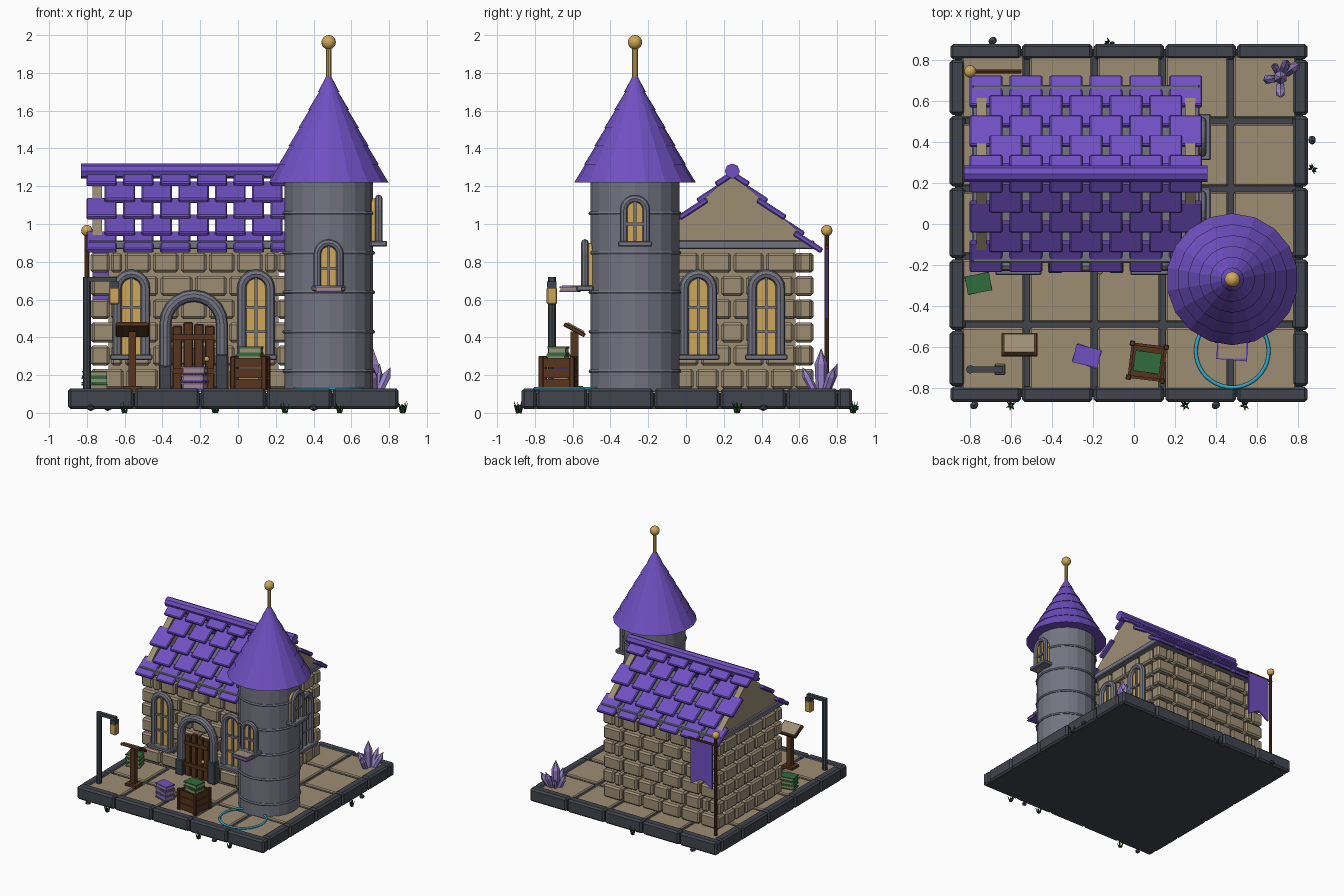
import bpy, bmesh, random
from math import pi, sin, cos, atan2
from mathutils import Matrix, Vector

random.seed(4)
if "Cube" in bpy.data.objects:
    bpy.data.objects.remove(bpy.data.objects["Cube"])

COLOURS = {"sandstone": (.34, .27, .175), "purple": (.16, .08, .54), "grey_stone": (.17, .175, .22),
           "dark_slate": (.052, .06, .075), "gold": (.62, .39, .1), "wood": (.095, .036, .013),
           "green": (.03, .15, .045), "cyan": (.03, .4, .6), "crystal_violet": (.32, .23, .6),
           "grass_green": (.016, .07, .02)}
MATS = {}
for key, rgb in COLOURS.items():
    m = bpy.data.materials.new(key)
    m.use_nodes = True
    m.diffuse_color = (*rgb, 1)
    m.node_tree.nodes["Principled BSDF"].inputs["Base Color"].default_value = (*rgb, 1)
    MATS[key] = m


def finish(bm, name, mat, M=Matrix(), smooth=False):
    bmesh.ops.recalc_face_normals(bm, faces=bm.faces)
    bm.transform(M)
    me = bpy.data.meshes.new(name)
    for f in bm.faces:
        f.smooth = smooth
    bm.to_mesh(me)
    bm.free()
    me.materials.append(MATS[mat])
    ob = bpy.data.objects.new(name, me)
    bpy.context.scene.collection.objects.link(ob)


def box(bm, c, size, bevel=0, rx=0, rz=0):
    M = Matrix.Translation(c) @ Matrix.Rotation(rz, 4, 'Z') @ Matrix.Rotation(rx, 4, 'X')
    vs = bmesh.ops.create_cube(bm, size=1, matrix=M @ Matrix.Diagonal((*size, 1)))["verts"]
    if bevel:
        edges = list({e for v in vs for e in v.link_edges})
        bmesh.ops.bevel(bm, geom=edges, offset=bevel, segments=1, profile=.5, affect='EDGES')


def rod(bm, p0, p1, r0, r1=None, n=10):
    p0, p1 = Vector(p0), Vector(p1)
    d = p1 - p0
    M = Matrix.Translation((p0 + p1) / 2) @ d.to_track_quat('Z', 'Y').to_matrix().to_4x4()
    bmesh.ops.create_cone(bm, cap_ends=True, segments=n, radius1=r0, radius2=r0 if r1 is None else r1,
                          depth=d.length, matrix=M)


def ball(name, c, r, mat):
    bm = bmesh.new()
    bmesh.ops.create_uvsphere(bm, u_segments=16, v_segments=10, radius=r, matrix=Matrix.Translation(c))
    finish(bm, name, mat, smooth=True)


def ring(bm, c, R, r, n, k=6):
    loops = [[bm.verts.new((c[0] + (R + r * cos(b)) * cos(a), c[1] + (R + r * cos(b)) * sin(a), c[2] + r * sin(b)))
              for b in (2 * pi * j / k for j in range(k))] for a in (2 * pi * i / n for i in range(n))]
    for i in range(n):
        for j in range(k):
            p, q, j2 = loops[i], loops[(i + 1) % n], (j + 1) % k
            bm.faces.new((p[j], q[j], q[j2], p[j2]))


def arch_path(hw, z0, spring, n=10):
    arc = [(-hw * cos(pi * i / n), spring + hw * sin(pi * i / n)) for i in range(n + 1)]
    return [(-hw, z0)] + arc + [(hw, z0)]


def arch_tube(bm, hw, z0, spring, r, y, k=8):
    loops = []
    for x, z in arch_path(hw, z0, spring):
        n = Vector((x, 0, max(z - spring, 0))).normalized()
        loops.append([bm.verts.new(Vector((x, y, z)) + n * r * cos(b) + Vector((0, r * sin(b), 0)))
                      for b in (2 * pi * j / k for j in range(k))])
    for p, q in zip(loops, loops[1:]):
        for j in range(k):
            bm.faces.new((p[j], q[j], q[(j + 1) % k], p[(j + 1) % k]))
    bm.faces.new(loops[0])
    bm.faces.new(loops[-1])


def plate(bm, pts, y0, y1):
    f = bm.faces.new([bm.verts.new((x, y0, z)) for x, z in pts])
    g = bmesh.ops.extrude_face_region(bm, geom=[f])["geom"]
    bmesh.ops.translate(bm, vec=(0, y1 - y0, 0), verts=[v for v in g if isinstance(v, bmesh.types.BMVert)])


def window(name, loc, ang, hw, height, bars):
    M = Matrix.Translation(loc) @ Matrix.Rotation(ang, 4, 'Z')
    spring, r = height - hw, hw * .25
    bm = bmesh.new()
    arch_tube(bm, hw - r, 0, spring, r, -.02)
    box(bm, (0, -.02, .015), (hw * 2.25, .09, .03), .006)
    box(bm, (0, -.02, height / 2), (.014, .02, height * .9))
    for z in bars:
        box(bm, (0, -.02, z), (hw * 1.6, .02, .014))
    finish(bm, name + "_frame", "grey_stone", M)
    bm = bmesh.new()
    plate(bm, arch_path(hw - r, 0, spring), -.014, .03)
    finish(bm, name + "_pane", "gold", M)


def books(name, loc, ang, count, mat, w=.13, d=.1, t=.035):
    covers, pages = bmesh.new(), bmesh.new()
    for i in range(count):
        z, rz = t * (i + .5), random.uniform(-.15, .15)
        for s in (-1, 1):
            box(covers, (0, 0, z + s * t * .36), (w, d, t * .25), 0, 0, rz)
        box(pages, (.004, 0, z), (w * .9, d * .9, t * .5), 0, 0, rz)
    M = Matrix.Translation(loc) @ Matrix.Rotation(ang, 4, 'Z')
    finish(covers, name + "_covers", mat, M)
    finish(pages, name + "_pages", "sandstone", M)


# Base: slab, kerb stones, paving
CX, CY = -.025, .005
bm = bmesh.new()
box(bm, (CX, CY, .062), (1.7, 1.7, .085))
cuts = [-.525, -.175, .175, .525]
for half, along_x in ((.875, True), (.8, False)):
    e = [-half] + cuts + [half]
    for a, b in zip(e, e[1:]):
        for s in (-.837, .837):
            c, l = (a + b) / 2, b - a - .006
            if along_x:
                box(bm, (CX + c, CY + s, .075), (l, .076, .11), .014)
            else:
                box(bm, (CX + s, CY + c, .075), (.076, l, .11), .014)
finish(bm, "base_kerb", "dark_slate")
bm = bmesh.new()
for i in range(5):
    for j in range(5):
        box(bm, (CX + (i - 2) * .332, CY + (j - 2) * .332, .105), (.305, .305, .034), .008)
finish(bm, "paving", "sandstone")

# House walls: core with coursed stones
X0, X1, Y0, Y1, RY = -.78, .31, -.185, .675, .245
HX = (X0 + X1) / 2
bm = bmesh.new()
box(bm, (HX, RY, .49), (X1 - X0 - .19, Y1 - Y0 - .19, .76))
finish(bm, "wall_core", "sandstone")
bm = bmesh.new()


def course(a, b, odd, n):
    step = (b - a) / n
    e = [a] + [a + step * (i + (.5 if odd else 0)) for i in range(0 if odd else 1, n)] + [b]
    return [((p + q) / 2, q - p - .014) for p, q in zip(e, e[1:])]


for row in range(6):
    odd, z = row % 2, .18 + row * .123
    trim = .1
    for c, l in course(X0 + trim * odd, X1 - trim * odd, odd, 6):
        for y in (Y0 + .05, Y1 - .05):
            box(bm, (c, y, z), (l, .1, .105), .013)
    for c, l in course(Y0 + trim * (1 - odd), Y1 - trim * (1 - odd), odd, 5):
        for x in (X0 + .05, X1 - .05):
            box(bm, (x, c, z), (.1, l, .105), .013)
finish(bm, "wall_stones", "sandstone")
bm = bmesh.new()
box(bm, (HX, RY, .89), (X1 - X0 + .02, Y1 - Y0 + .01, .045), .006)
finish(bm, "wall_plate", "grey_stone")
bm = bmesh.new()
for x in (X0 + .01, X1 - .06):
    plate(bm, [(-.42, .9), (.42, .9), (0, 1.265)], 0, .05)
    new = bm.verts[:][-6:]
    for v in new:
        v.co = (x + v.co.y, RY + v.co.x, v.co.z)
finish(bm, "gables", "sandstone")

# Roof: staggered tile rows and ridge
bm = bmesh.new()
pitch = .195
for s in (-1, 1):
    for row in range(5):
        a = atan2(.088, .097) - .16
        n = 6 - row % 2
        L = .13 if row == 4 else .175
        y, z = RY + s * (.475 - .097 * row), .857 + .088 * row
        for i in range(n):
            x = HX + (i - (n - 1) / 2) * pitch
            box(bm, (x, y - s * cos(a) * L / 2, z + sin(a) * L / 2), (pitch - .034, L, .03), .007, -s * a)
finish(bm, "roof_tiles", "purple")
bm = bmesh.new()
rod(bm, (-.83, RY, 1.28), (.36, RY, 1.28), .04, n=8)
finish(bm, "roof_ridge", "purple")

# House windows
for x in (-.565, .095):
    window("front_window", (x, Y0, .28), 0, .1, .48, (.15, .28))
for y in (.065, .425):
    window("side_window", (X1, y, .28), pi / 2, .1, .48, (.15, .28))

# Door
bm = bmesh.new()
arch_tube(bm, .15, .12, .47, .032, -.205, 10)
finish(bm, "door_arch", "grey_stone", Matrix.Translation((HX, 0, 0)))
bm = bmesh.new()
for x, h in ((-.15, .13), (.15, .19)):
    box(bm, (HX + x, -.205, .12 + h / 2), (.068, .07, h), .006)
finish(bm, "arch_footings", "dark_slate")
bm = bmesh.new()
for i, h in enumerate((.34, .36, .35, .34)):
    box(bm, (HX - .086 + i * .057, -.2, .12 + h / 2), (.05, .03, h), .005)
for z in (.22, .4):
    box(bm, (HX, -.218, z), (.22, .015, .028))
finish(bm, "door_planks", "wood")
ball("door_knob", (HX + .07, -.232, .285), .014, "gold")

# Tower
TX, TY = .48, -.27
bm = bmesh.new()
rod(bm, (TX, TY, .11), (TX, TY, 1.23), .235, n=20)
finish(bm, "tower_body", "grey_stone")
bm = bmesh.new()
for i in range(5):
    ring(bm, (TX, TY, .22 + i * .209), .235, .011, 20)
finish(bm, "tower_bands", "grey_stone")
bm = bmesh.new()
for i in range(6):
    r0, r1 = .318 * (1 - i / 6), .318 * (1 - (i + 1) / 6)
    rod(bm, (TX, TY, 1.22 + i * .096), (TX, TY, 1.316 + i * .096), r0 + .004, max(r1 - .002, .006), 18)
finish(bm, "tower_roof", "purple")
bm = bmesh.new()
rod(bm, (TX, TY, 1.76), (TX, TY, 1.95), .015)
finish(bm, "finial_rod", "gold")
ball("finial_ball", (TX, TY, 1.962), .038, "gold")
window("tower_front_window", (TX, TY - .245, .645), 0, .08, .275, (.12,))
window("tower_side_window", (TX + .245, TY, .88), pi / 2, .08, .275, (.12,))
books("sill_book", (TX, -.615, .64), 0, 1, "purple", .15, .1, .03)
bm = bmesh.new()
box(bm, (TX, -.615, .671), (.135, .085, .006))
finish(bm, "sill_book_open_pages", "sandstone")
bm = bmesh.new()
ring(bm, (TX, -.62, .13), .178, .009, 40)
finish(bm, "magic_circle", "cyan", smooth=True)

# Lamp post
bm = bmesh.new()
rod(bm, (-.8, -.71, .11), (-.8, -.71, .72), .021, n=8)
box(bm, (-.725, -.71, .708), (.17, .03, .025))
box(bm, (-.655, -.71, .68), (.05, .05, .03))
finish(bm, "lamp_post", "dark_slate")
bm = bmesh.new()
box(bm, (-.655, -.71, .62), (.055, .055, .09), .006)
finish(bm, "lantern", "gold")

# Lectern
bm = bmesh.new()
box(bm, (-.56, -.59, .27), (.042, .042, .32))
box(bm, (-.56, -.59, .13), (.1, .09, .025))
box(bm, (-.56, -.59, .44), (.175, .125, .022), .004, -.5)
finish(bm, "lectern", "wood")
bm = bmesh.new()
box(bm, (-.56, -.584, .452), (.15, .1, .01), 0, -.5)
finish(bm, "lectern_pages", "sandstone")

# Crate and book stacks
bm = bmesh.new()
for s in (-1, 1):
    for z in (.155, .21, .265):
        box(bm, (0, s * .08, z), (.165, .014, .05))
        box(bm, (s * .08, 0, z), (.014, .165, .05))
    for t in (-1, 1):
        box(bm, (s * .083, t * .083, .21), (.026, .026, .18), .004)
box(bm, (0, 0, .26), (.15, .15, .01))
finish(bm, "crate", "wood", Matrix.Translation((.065, -.675, 0)) @ Matrix.Rotation(-.12, 4, 'Z'))
books("crate_books", (.065, -.675, .265), -.1, 2, "green", .13, .1, .044)
books("floor_books", (-.23, -.645, .12), -.2, 3, "purple", .125, .09, .042)
books("corner_books", (-.76, -.29, .12), .1, 3, "green", .12, .09, .034)

# Banner
bm = bmesh.new()
rod(bm, (-.8, .745, .11), (-.8, .745, .95), .013, n=8)
rod(bm, (-.81, .745, .88), (-.55, .745, .88), .01, n=8)
finish(bm, "banner_pole", "wood")
ball("banner_ball", (-.8, .745, .965), .03, "gold")
bm = bmesh.new()
plate(bm, [(-.77, .88), (-.57, .88), (-.57, .5), (-.67, .56), (-.77, .5)], .74, .752)
finish(bm, "banner_cloth", "purple")

# Crystals
bm = bmesh.new()
for dx, dy, h, r in ((0, 0, .23, .034), (.08, .06, .13, .026), (-.07, -.01, .12, .024),
                     (.0, -.085, .13, .024), (.03, .075, .15, .024), (-.03, .06, .1, .02)):
    p = Vector((.715 + dx * .4, .715 + dy * .4, .11))
    q = p + Vector((dx * .75, dy * .75, h))
    mid = p.lerp(q, .65)
    rod(bm, p, mid, r * .8, r, 6)
    rod(bm, mid, q, r, .001, 6)
finish(bm, "crystals", "crystal_violet")

# Rocks and grass tufts round the edge
bm = bmesh.new()
for x, y in ((-.69, .895), (.87, .41), (-.78, -.885), (.4, -.885)):
    M = Matrix.Translation((x, y, .027)) @ Matrix.Rotation(random.random() * 3, 4, 'Z')
    bmesh.ops.create_icosphere(bm, subdivisions=1, radius=.024, matrix=M @ Matrix.Diagonal((1, .85, .75, 1)))
finish(bm, "rocks", "dark_slate")
bm = bmesh.new()
for x, y in ((-.12, .885), (.872, .27), (-.6, -.885), (.25, -.885), (.54, -.885)):
    for i in range(6):
        a = i * pi / 3 + random.random()
        c, s = cos(a), sin(a)
        rod(bm, (x + c * .008, y + s * .008, 0), (x + c * .026, y + s * .026, random.uniform(.035, .065)), .007, .001, 4)
finish(bm, "grass_tufts", "grass_green")
